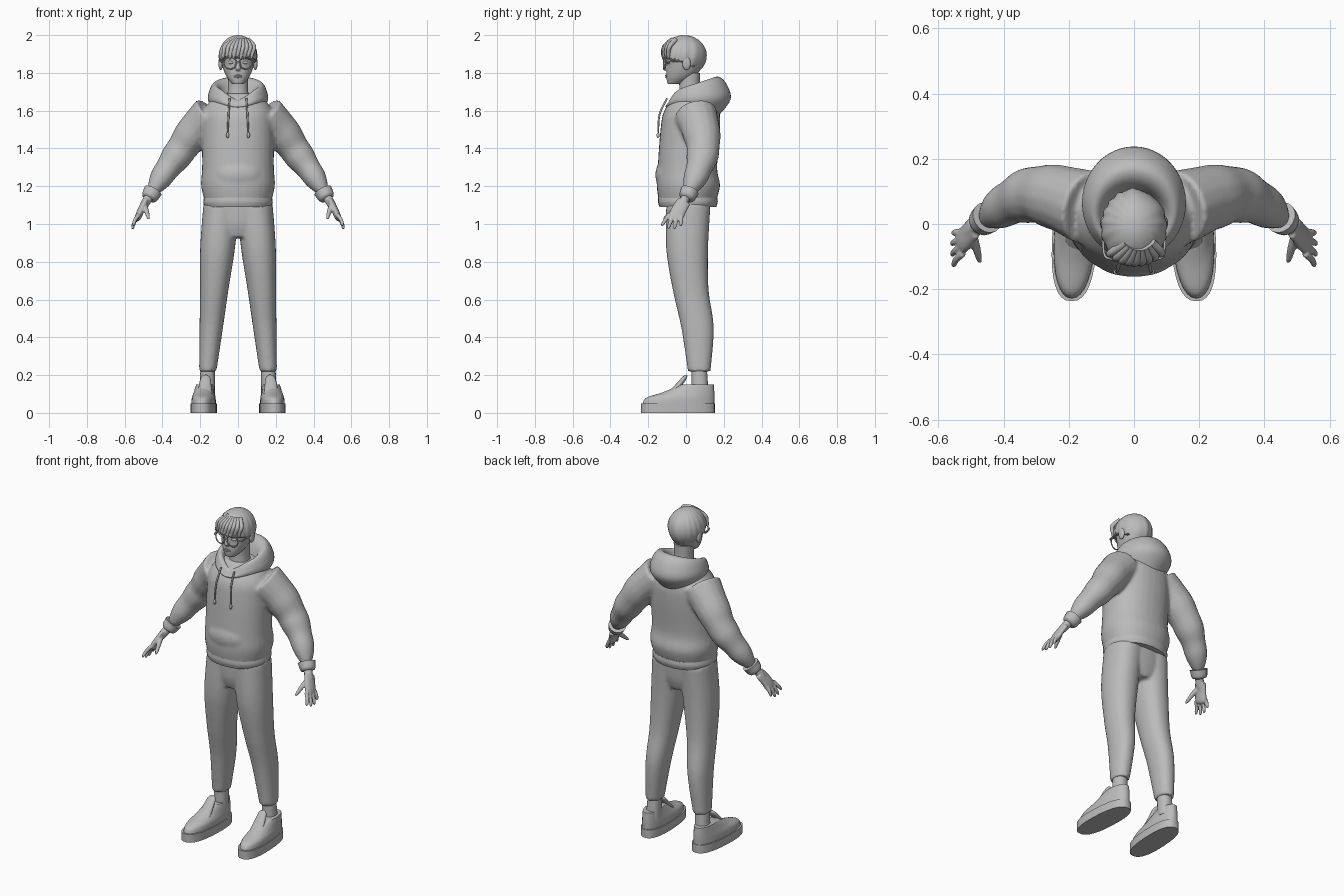
import bpy, bmesh
from math import sin, cos, pi, acos, sqrt, radians
from mathutils import Vector

if "Cube" in bpy.data.objects:
    bpy.data.objects.remove(bpy.data.objects["Cube"])

GREY = (0.5, 0.5, 0.5, 1)
material = bpy.data.materials.new("plain_grey")
material.use_nodes = True
material.diffuse_color = GREY
material.node_tree.nodes["Principled BSDF"].inputs["Base Color"].default_value = GREY


def spline(keys, steps=6):
    """Catmull-Rom interpolation of key tuples."""
    rows = []
    last = len(keys) - 1
    for i in range(last):
        before, start, end, after = (Vector(keys[max(0, min(last, i + j))]) for j in (-1, 0, 1, 2))
        for step in range(steps):
            t = step / steps
            pull_in, pull_out = (end - before) / 2, (after - start) / 2
            rows.append(start + pull_in * t + (3 * (end - start) - 2 * pull_in - pull_out) * t ** 2
                        + (2 * (start - end) + pull_in + pull_out) * t ** 3)
    return rows + [Vector(keys[last])]


def circle(count=32, power=2):
    """Unit circle points, squarer as the power rises."""
    def bend(value):
        return abs(value) ** (2 / power) * (1 if value > 0 else -1)
    angles = [2 * pi * i / count for i in range(count)]
    return [(bend(cos(a)), bend(sin(a))) for a in angles]


def stack(keys, power=2.2, bottom_x=0, top_x=0, side=1, splay=0):
    """Level rings from keys of (height, half width, front, back)."""
    rows = spline(keys)
    low, high = rows[0][0], rows[-1][0]
    rings = []
    for z, half_width, front, back in rows:
        middle, depth = (front + back) / 2, (back - front) / 2
        x = bottom_x + (top_x - bottom_x) * (z - low) / (high - low)
        rings.append([Vector((side * (x + half_width * c - splay * (middle + depth * s)),
                              middle + depth * s, z))
                      for c, s in circle(power=power)])
    return rings


def tube(points, start_radius, end_radius, side=1, flat=1, ref=(0, 1, 0), folds=0):
    """Rings along a path with a rounded tip; flat widens it along ref."""
    path = [p.to_3d() for p in spline(points)]
    last = len(path) - 1
    rings = []
    for i, point in enumerate(path):
        t = i / last
        radius = start_radius + (end_radius - start_radius) * t
        radius *= sqrt(max(.1, 1 - t ** 8)) * (1 + folds * t * sin(t * 8 * pi))
        along = path[min(i + 1, last)] - path[max(i - 1, 0)]
        across = along.cross(Vector(ref)).normalized()
        wide = across.cross(along).normalized() * flat
        ring = [point + (across * c + wide * s) * radius for c, s in circle(16)]
        rings.append([Vector((side * p.x, p.y, p.z)) for p in ring])
    return rings


def ball(centre, radii, side=1):
    """Rings of an ellipsoid."""
    rings = []
    for j in range(1, 16):
        phi = pi * j / 16
        ring = [Vector((c * sin(phi), s * sin(phi), cos(phi))) * Vector.Fill(3, 1).x for c, s in circle()]
        rings.append([Vector((side * (centre[0] + p.x * radii[0]),
                              centre[1] + p.y * radii[1], centre[2] + p.z * radii[2])) for p in ring])
    return rings


def finish(ob, name):
    ob.name = ob.data.name = name
    ob.data.materials.append(material)
    bpy.ops.object.select_all(action='DESELECT')
    ob.select_set(True)
    bpy.context.view_layer.objects.active = ob
    bpy.ops.object.shade_smooth_by_angle(angle=radians(50))


def part(name, *lofts, fuse=0):
    """One object of capped lofts, fused into one skin when a voxel size is given."""
    bm = bmesh.new()
    for rings in lofts:
        loops = [[bm.verts.new(p) for p in ring] for ring in rings]
        for lower, upper in zip(loops, loops[1:]):
            for i in range(len(lower)):
                bm.faces.new((lower[i - 1], lower[i], upper[i], upper[i - 1]))
        bm.faces.new(loops[0])
        bm.faces.new(loops[-1])
    bmesh.ops.recalc_face_normals(bm, faces=bm.faces)
    mesh = bpy.data.meshes.new(name)
    bm.to_mesh(mesh)
    bm.free()
    ob = bpy.data.objects.new(name, mesh)
    bpy.context.collection.objects.link(ob)
    finish(ob, name)
    if fuse:
        remesh = ob.modifiers.new("fuse", 'REMESH')
        remesh.mode, remesh.voxel_size, remesh.use_smooth_shade = 'VOXEL', fuse, True
        ob.modifiers.new("soften", 'SMOOTH').iterations = 4


SIDES = {"left": 1, "right": -1}

# Hoodie: torso, pocket bulge and both sleeves in one skin
torso = stack([(1.1, .17, -.14, .15), (1.2, .195, -.155, .18), (1.3, .19, -.15, .165),
               (1.5, .19, -.135, .18), (1.6, .18, -.115, .175), (1.69, .12, -.05, .13)])
pocket = ball((0, -.11, 1.26), (.12, .052, .08))
shoulder_to_wrist = [(.14, .05, 1.58), (.23, .08, 1.49), (.31, .09, 1.38), (.39, .06, 1.27), (.46, .01, 1.16)]
sleeves = [tube(shoulder_to_wrist, .11, .053, side, flat=1.06, folds=.06) for side in SIDES.values()]
part("hoodie", torso, pocket, *sleeves, fuse=.01)
part("hem", stack([(1.09, .177, -.14, .16), (1.115, .184, -.148, .168), (1.14, .18, -.147, .166)]))

# Hood: tilted rings that roll over the rim, dipping to a V at the front
hood_rows = spline([(.12, -.09, .17, 1.61, 1.57), (.158, -.108, .236, 1.65, 1.66), (.15, -.1, .215, 1.68, 1.74),
                    (.128, -.085, .17, 1.7, 1.78), (.1, -.065, .12, 1.69, 1.75), (.07, -.04, .08, 1.63, 1.64)])
hood = []
for i, (half_width, front, back, front_z, back_z) in enumerate(hood_rows):
    dip = .05 * sin(pi * i / len(hood_rows))
    hood.append([Vector((half_width * c, front + (back - front) * (s + 1) / 2,
                         front_z + (back_z - front_z) * (s + 1) / 2 - dip * max(0, -s) ** 6))
                 for c, s in circle(48)])
part("hood", hood)

# Trousers: hips and legs in one skin
hips = stack([(.93, .1, -.08, .1), (1, .17, -.1, .12), (1.12, .18, -.105, .13)])
leg = [(.22, .046, .01, .13), (.45, .062, -.025, .147), (.65, .075, -.07, .12),
       (.87, .092, -.105, .117), (1.1, .094, -.105, .13)]
legs = [stack(leg, bottom_x=.16, top_x=.09, side=side) for side in SIDES.values()]
part("trousers", hips, *legs, fuse=.01)

for label, side in SIDES.items():
    part(label + "_cuff", tube([(.45, .02, 1.175), (.475, 0, 1.13)], .05, .042, side))

    # Hand: wrist, palm, fanned fingers and thumb in one skin
    wrist = tube([(.46, .01, 1.16), (.51, -.035, 1.08)], .026, .022, side)
    palm = tube([(.49, -.01, 1.12), (.515, -.04, 1.07), (.535, -.06, 1.02)], .017, .02, side, flat=2.2)
    fingers = []
    for i in range(4):
        base = Vector((.525, .022 * i - .09, 1.05))
        tip = base + Vector((.03 + .005 * sin(i), .012 * i - .04, -.06 - .02 * sin(i)))
        knuckle = (base + tip) / 2 + Vector((.006, 0, 0))
        fingers.append(tube([base, knuckle, tip], .012, .009, side))
    thumb = tube([(.5, -.03, 1.1), (.485, -.07, 1.07), (.472, -.12, 1.025)], .018, .009, side)
    part(label + "_hand", wrist, palm, *fingers, thumb, fuse=.0045)

    # Ankle and shoe
    part(label + "_ankle", stack([(.1, .042, .03, .12), (.24, .038, .03, .11)],
                                 bottom_x=.165, top_x=.16, side=side))
    footprint = dict(bottom_x=.18, top_x=.18, side=side, splay=.05)
    part(label + "_sole", stack([(0, .069, -.237, .153), (.05, .069, -.237, .153)], power=2.5, **footprint))
    part(label + "_shoe_upper", stack([(.045, .064, -.23, .15), (.08, .062, -.21, .151),
                                       (.11, .054, -.12, .15), (.15, .044, -.03, .147)], **footprint))
    part(label + "_shoe_tongue", tube([(.175, -.08, .1), (.174, -.04, .145), (.17, .004, .2)],
                                      .018, .012, side, flat=2.2, ref=(1, 0, 0)))

    # Drawstring with bead
    string = tube([(.045, -.1, 1.665), (.05, -.14, 1.58), (.055, -.147, 1.48)], .005, .005, side)
    part(label + "_drawstring", string, ball((.055, -.148, 1.47), (.008, .008, .015), side))

    # Face details
    part(label + "_ear", ball((.092, .003, 1.85), (.012, .022, .035), side))
    part(label + "_eye", ball((.036, -.09, 1.855), (.017, .011, .009), side))
    part(label + "_eyebrow", tube([(.016, -.104, 1.88), (.04, -.1, 1.888), (.062, -.085, 1.88)], .005, .003, side))

    # Spectacles
    bpy.ops.mesh.primitive_torus_add(major_radius=.033, minor_radius=.0035, major_segments=32, minor_segments=8,
                                     location=(side * .042, -.113, 1.853), rotation=(pi / 2, 0, side * radians(10)))
    finish(bpy.context.object, label + "_spectacle_rim")
    part(label + "_spectacle_temple", tube([(.074, -.107, 1.86), (.092, -.09, 1.86), (.096, 0, 1.865)],
                                           .004, .004, side, ref=(0, 0, 1)))
part("spectacle_bridge", tube([(-.011, -.116, 1.857), (0, -.12, 1.86), (.011, -.116, 1.857)], .003, .003))

# Neck, then head with nose
part("neck", stack([(1.6, .075, -.055, .1), (1.7, .054, -.036, .075), (1.8, .056, -.04, .075)]))
skull = stack([(1.74, .03, -.098, -.03), (1.78, .061, -.104, .045), (1.84, .084, -.101, .09),
               (1.9, .089, -.104, .098), (1.97, .06, -.07, .07)])
nose = tube([(0, -.1, 1.885), (0, -.105, 1.85), (0, -.112, 1.812)], .007, .018)
part("head", skull, nose, fuse=.005)
for label, z in {"upper_lip": 1.787, "lower_lip": 1.778}.items():
    part(label, tube([(-.026, -.094, 1.782), (0, -.107, z), (.026, -.094, 1.782)], .004, .004))

# Hair cap: the hairline drops from the fringe to the nape, with a wavy surface
cap = []
layers = 14
for j in range(1, layers + 1):
    ring = []
    for c, s in circle(72):
        wave = s * 9 + c * 5
        hairline = 1.862 + .025 * max(0, -s) - .055 * max(0, s) + .006 * sin(3 * wave)
        phi = acos((hairline - 1.89) / .11) * j / layers
        spread = sin(phi) * (1 + .022 * sin(2 * wave + 2 * phi) * sin(phi))
        ring.append(Vector((.101 * c * spread, .118 * s * spread - .01, 1.89 + .11 * cos(phi))))
    cap.append(ring)
part("hair_cap", cap)

# Fringe locks swept across the forehead
locks = []
for i in range(9):
    x = .019 * (i - 4)
    y = 5 * x * x - .122
    locks.append(tube([(x / 2 + .015, y * .6, 1.975), (x + .008, y * .93, 1.94),
                       (x, y, 1.905), (x - .006, y, 1.876 + .008 * sin(i * 2))], .014, .008))
part("hair_fringe", *locks)
